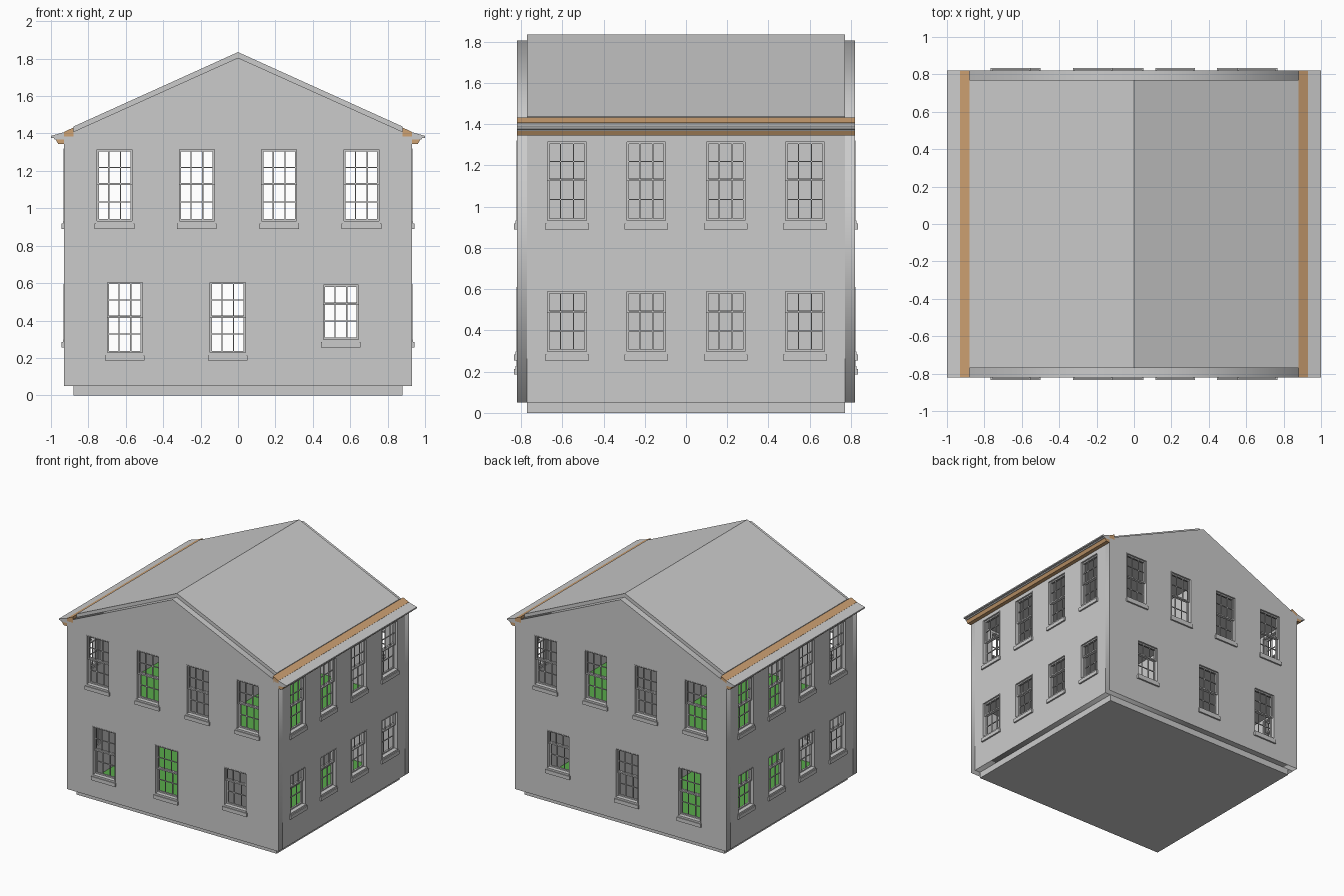
import bpy, bmesh
from math import radians
from mathutils import Matrix, Vector

if "Cube" in bpy.data.objects:
    bpy.data.objects.remove(bpy.data.objects["Cube"])


def colour(name, rgb):
    m = bpy.data.materials.new(name)
    m.diffuse_color = (*rgb, 1)
    m.use_nodes = True
    m.node_tree.nodes["Principled BSDF"].inputs["Base Color"].default_value = m.diffuse_color
    return m


ORANGE = colour("timber", (0.62, 0.36, 0.17))
GREEN = colour("carpet", (0.10, 0.40, 0.07))


def finish(name, bm, mat=None):
    bmesh.ops.recalc_face_normals(bm, faces=bm.faces)
    me = bpy.data.meshes.new(name)
    bm.to_mesh(me)
    bm.free()
    ob = bpy.data.objects.new(name, me)
    bpy.context.collection.objects.link(ob)
    if mat:
        me.materials.append(mat)
    return ob


def add_box(bm, x0, x1, y0, y1, z0, z1):
    c = Vector(((x0 + x1) / 2, (y0 + y1) / 2, (z0 + z1) / 2))
    s = Matrix.Diagonal((x1 - x0, y1 - y0, z1 - z0, 1))
    bmesh.ops.create_cube(bm, size=1, matrix=Matrix.Translation(c) @ s)


def box(name, *dims):
    bm = bmesh.new()
    add_box(bm, *dims)
    return finish(name, bm)


def prism(name, profile, half, mat=None, mirror=False):
    """Extrude an (x, z) profile along y."""
    bm = bmesh.new()
    for s in ((1, -1) if mirror else (1,)):
        f = bm.faces.new([bm.verts.new((s * x, -half, z)) for x, z in profile])
        ext = bmesh.ops.extrude_face_region(bm, geom=[f])["geom"]
        vs = [g for g in ext if isinstance(g, bmesh.types.BMVert)]
        bmesh.ops.translate(bm, verts=vs, vec=(0, 2 * half, 0))
    return finish(name, bm, mat)


HALF_W = 0.10   # half width of every window


def wall(name, outline, windows, place):
    """Flat panel with window holes, filled from 2D curves."""
    cu = bpy.data.curves.new(name, 'CURVE')
    cu.dimensions, cu.fill_mode, cu.extrude = '2D', 'BOTH', 0.025
    holes = [[(u - HALF_W, a), (u + HALF_W, a), (u + HALF_W, b), (u - HALF_W, b)]
             for u, a, b, *_ in windows]
    for pts in [outline] + holes:
        sp = cu.splines.new('POLY')
        sp.points.add(len(pts) - 1)
        for p, (u, v) in zip(sp.points, pts):
            p.co = (u, v, 0, 1)
        sp.use_cyclic_u = True
    ob = bpy.data.objects.new(name, cu)
    bpy.context.collection.objects.link(ob)
    ob.matrix_world = place @ Matrix.Translation((0, 0, -0.025))
    bpy.ops.object.select_all(action='DESELECT')
    ob.select_set(True)
    bpy.context.view_layer.objects.active = ob
    bpy.ops.object.convert(target='MESH')


def sash(bm, u0, u1, v0, v1, rows, w0, w1):
    t, m = 0.010, 0.003
    add_box(bm, u0, u0 + t, v0, v1, w0, w1)
    add_box(bm, u1 - t, u1, v0, v1, w0, w1)
    add_box(bm, u0 + t, u1 - t, v0, v0 + t, w0, w1)
    add_box(bm, u0 + t, u1 - t, v1 - t, v1, w0, w1)
    for i in (1, 2):
        u = u0 + (u1 - u0) * i / 3
        add_box(bm, u - m, u + m, v0 + t, v1 - t, w0 + 0.003, w1 - 0.003)
    for i in range(1, rows):
        v = v0 + (v1 - v0) * i / rows
        add_box(bm, u0 + t, u1 - t, v - m, v + m, w0 + 0.003, w1 - 0.003)


def window(name, place, u, v0, v1, rail, top_rows):
    bm = bmesh.new()
    a, b = u - HALF_W, u + HALF_W
    # outer frame
    add_box(bm, a, a + 0.006, v0, v1, -0.045, 0.002)
    add_box(bm, b - 0.006, b, v0, v1, -0.045, 0.002)
    add_box(bm, a, b, v1 - 0.006, v1, -0.045, 0.002)
    # two sliding sashes
    sash(bm, a + 0.006, b - 0.006, rail - 0.006, v1 - 0.006, top_rows, -0.025, -0.012)
    sash(bm, a + 0.006, b - 0.006, v0 + 0.008, rail + 0.006, 2, -0.039, -0.026)
    # stool and sill
    add_box(bm, a, b, v0 - 0.006, v0 + 0.008, -0.045, 0.006)
    add_box(bm, u - 0.106, u + 0.106, v0 - 0.035, v0 - 0.006, -0.02, 0.013)
    finish(name, bm).matrix_world = place


# window layouts: centre, bottom, top, meeting rail, rows in the top sash
def upper(u):
    return (u, 0.925, 1.32, 1.13, 2)


def tall(u):
    return (u, 0.22, 0.61, 0.42, 2)


def short(u):
    return (u, 0.29, 0.595, 0.49, 1)


END = [upper(u) for u in (-0.66, -0.22, 0.22, 0.66)]
FRONT = END + [tall(-0.605), tall(-0.055), short(0.55)]
BACK = END + [tall(0.605), tall(0.055), short(-0.55)]
SIDE = [f(u) for f in (upper, short) for u in (-0.577, -0.193, 0.193, 0.577)]
GABLE = [(-0.93, 0.05), (0.93, 0.05), (0.93, 1.387), (0, 1.805), (-0.93, 1.387)]
FLANK = [(-0.77, 0.05), (0.77, 0.05), (0.77, 1.385), (-0.77, 1.385)]

# four walls with their windows
for side, outline, wins, dist, turn in (
        ("front", GABLE, FRONT, 0.82, 0), ("right", FLANK, SIDE, 0.93, 90),
        ("back", GABLE, BACK, 0.82, 180), ("left", FLANK, SIDE, 0.93, -90)):
    place = (Matrix.Rotation(radians(turn), 4, 'Z')
             @ Matrix.Translation((0, -dist, 0)) @ Matrix.Rotation(radians(90), 4, 'X'))
    wall(side + "_wall", outline, wins, place)
    for i, w in enumerate(wins):
        window(f"{side}_window_{i + 1}", place, *w)

# floor slabs, carpeted on top
for name, z0, z1 in (("ground_floor", 0, 0.05), ("upper_floor", 0.61, 0.66)):
    ob = box(name, -0.88, 0.88, -0.77, 0.77, z0, z1)
    ob.data.materials.append(None)
    ob.data.materials.append(GREEN)
    for p in ob.data.polygons:
        p.material_index = 1 if p.normal.z > 0.5 else 0

# inner partitions
box("lower_partition_a", 0.055, 0.085, -0.77, 0.77, 0.05, 0.61)
box("lower_partition_b", 0.36, 0.39, -0.77, 0.77, 0.05, 0.61)
box("upper_partition", -0.02, 0.02, -0.77, 0.77, 0.66, 1.34)

# roof with flat ceiling
prism("roof", [(-0.88, 1.34), (0.88, 1.34), (0.88, 1.437), (0, 1.835), (-0.88, 1.437)], 0.77)

# eaves: flashing, gutter, bed mould
prism("eave_flashing", [(0.88, 1.385), (0.93, 1.385), (0.93, 1.408), (0.88, 1.432)],
      0.82, ORANGE, True)
prism("eave_gutter", [(0.93, 1.368), (0.98, 1.368), (0.985, 1.375), (1.0, 1.377),
                      (1.0, 1.387), (0.93, 1.407)], 0.82, None, True)
prism("eave_bed_mould", [(0.93, 1.345), (0.962, 1.345), (0.975, 1.368), (0.93, 1.368)],
      0.82, ORANGE, True)
